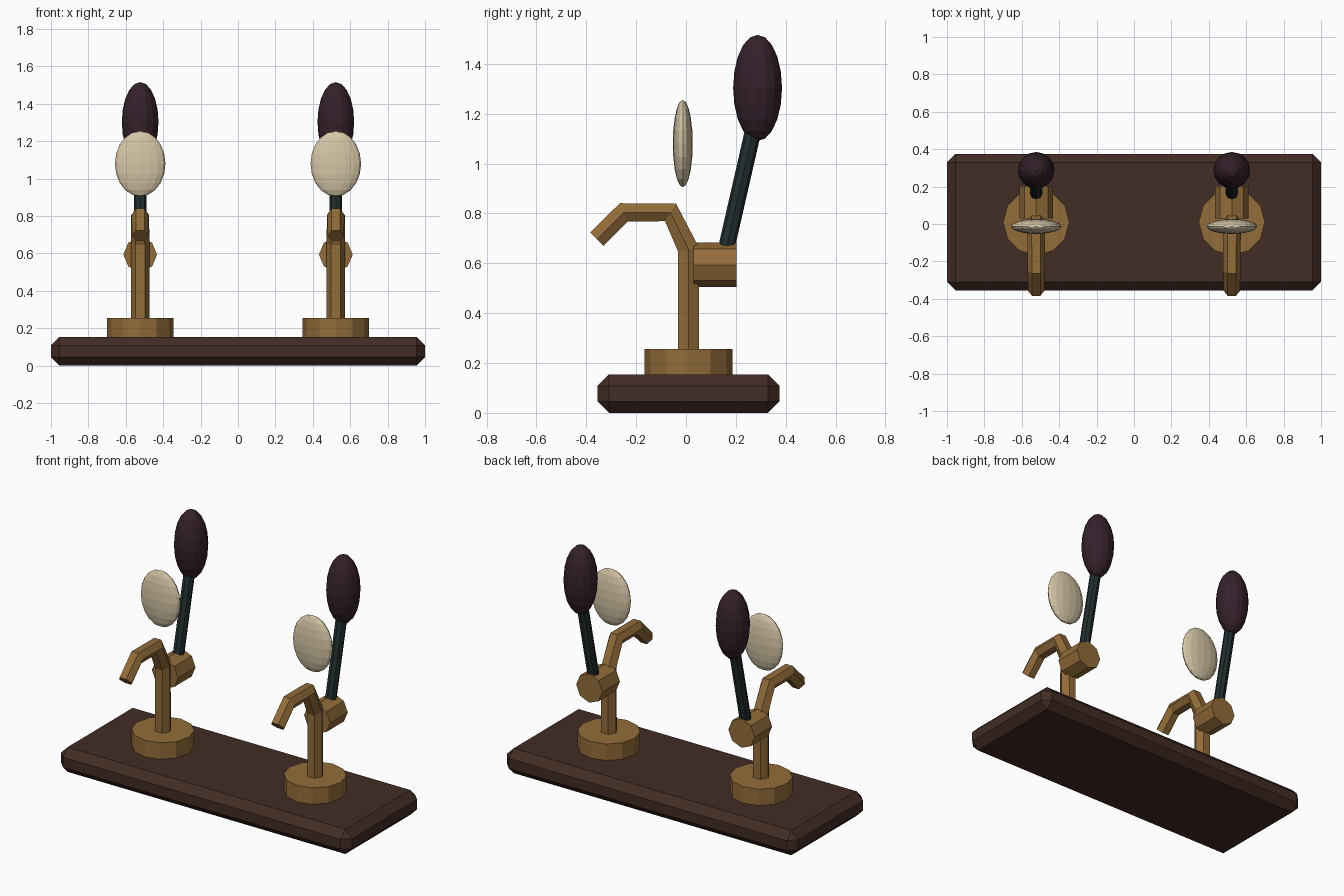
import bpy, bmesh
from math import sin, cos, pi
from mathutils import Vector, Matrix

cube = bpy.data.objects.get("Cube")
if cube:
    bpy.data.objects.remove(cube, do_unlink=True)


def material(name, rgb):
    m = bpy.data.materials.new(name)
    m.use_nodes = True
    m.diffuse_color = (*rgb, 1)
    m.node_tree.nodes["Principled BSDF"].inputs["Base Color"].default_value = (*rgb, 1)
    return m


wood = material("dark wood", (0.055, 0.025, 0.018))
brass = material("aged brass", (0.29, 0.15, 0.042))
steel = material("dark steel", (0.016, 0.027, 0.028))
plum = material("dark plum", (0.035, 0.015, 0.024))
cream = material("cream", (0.66, 0.56, 0.38))


def make(name, bm, mat, location=(0, 0, 0)):
    bmesh.ops.recalc_face_normals(bm, faces=bm.faces)
    mesh = bpy.data.meshes.new(name)
    bm.to_mesh(mesh)
    bm.free()
    mesh.materials.append(mat)
    ob = bpy.data.objects.new(name, mesh)
    ob.location = location
    bpy.context.collection.objects.link(ob)
    return ob


def tube(name, x, path, radii, sides, mat):
    """Faceted capped tube along (y, z) points, one ring of vertices per point."""
    bm = bmesh.new()
    pts = [Vector((0, y, z)) for y, z in path]
    rings = []
    for i, (p, r) in enumerate(zip(pts, radii)):
        before = (p - pts[i - 1]).normalized() if i else Vector()
        after = (pts[i + 1] - p).normalized() if i + 1 < len(pts) else Vector()
        side = Vector((1, 0, 0))
        up = (before + after).normalized().cross(side)
        rings.append([bm.verts.new(p + r * (cos(a) * side + sin(a) * up))
                      for a in (2 * pi * k / sides for k in range(sides))])
    for a, b in zip(rings, rings[1:]):
        for k in range(sides):
            n = (k + 1) % sides
            bm.faces.new((a[k], a[n], b[n], b[k]))
    bm.faces.new(rings[0])
    bm.faces.new(rings[-1])
    return make(name, bm, mat, (x, 0, 0))


def ellipsoid(name, center, size, mat):
    bm = bmesh.new()
    bmesh.ops.create_uvsphere(bm, u_segments=16, v_segments=10, radius=1,
                              matrix=Matrix.Diagonal((*size, 1)))
    return make(name, bm, mat, center)


# Chamfered wooden base
bm = bmesh.new()
bmesh.ops.create_cube(bm, size=1, matrix=Matrix.Diagonal((2, 0.73, 0.154, 1)))
bmesh.ops.bevel(bm, geom=bm.edges[:], offset=0.046, segments=1, affect='EDGES')
make("base_board", bm, wood, (0, 0.01, 0.077))

# Two identical taps
for label, x in (("left", 0.523), ("right", -0.523)):
    tube(label + "_flange", x, [(0.01, 0.15), (0.01, 0.256)], [0.177] * 2, 12, brass)
    tube(label + "_spout", x,
         [(0.01, 0.25), (0.01, 0.655), (-0.062, 0.804), (-0.25, 0.804), (-0.357, 0.697)],
         [0.049, 0.049, 0.048, 0.046, 0.044], 6, brass)
    tube(label + "_valve", x, [(0.03, 0.594), (0.202, 0.594)], [0.09] * 2, 8, brass)
    tube(label + "_handle_rod", x, [(0.148, 0.6), (0.278, 1.17)], [0.033] * 2, 8, steel)
    ellipsoid(label + "_handle_grip", (x, 0.287, 1.303), (0.098, 0.098, 0.213), plum)
    ellipsoid(label + "_badge_plate", (x, -0.013, 1.08), (0.135, 0.04, 0.175), cream)
